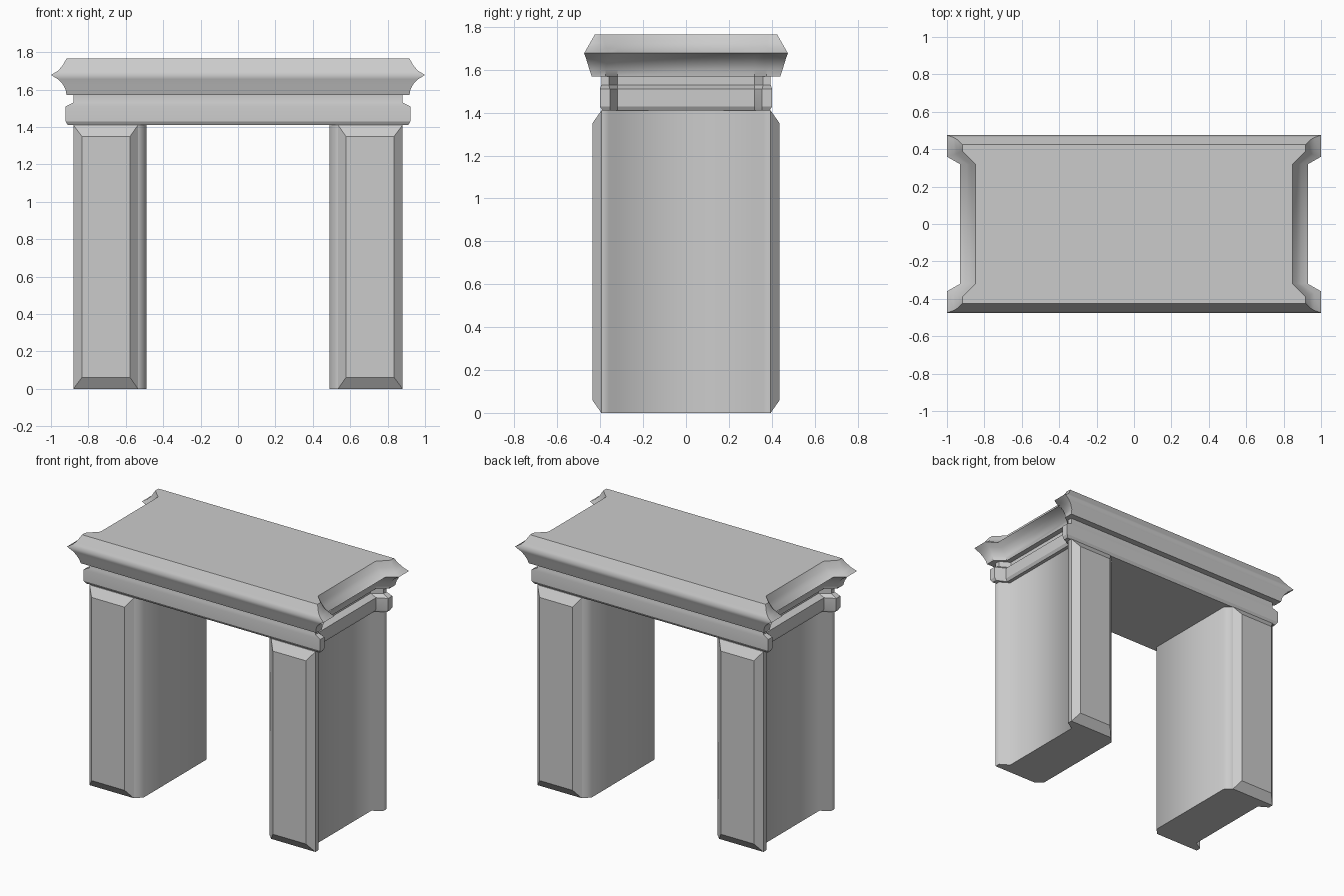
import bpy, bmesh, math

if "Cube" in bpy.data.objects:
    bpy.data.objects.remove(bpy.data.objects["Cube"])


def loft(name, rings, angle=None):
    """Skin a list of matching closed rings, cap both ends, optional smoothing."""
    bm = bmesh.new()
    loops = [[bm.verts.new(p) for p in ring] for ring in rings]
    n = len(loops[0])
    for a, b in zip(loops, loops[1:]):
        for i in range(n):
            j = (i + 1) % n
            bm.faces.new((a[i], a[j], b[j], b[i]))
    bm.faces.new(loops[0])
    bm.faces.new(loops[-1])
    bmesh.ops.recalc_face_normals(bm, faces=bm.faces)
    me = bpy.data.meshes.new(name)
    bm.to_mesh(me)
    bm.free()
    ob = bpy.data.objects.new(name, me)
    bpy.context.collection.objects.link(ob)
    if angle:
        bpy.ops.object.select_all(action='DESELECT')
        ob.select_set(True)
        bpy.context.view_layer.objects.active = ob
        bpy.ops.object.shade_smooth_by_angle(angle=math.radians(angle))
    return ob


def plan(z, hx, hy, ya, yb=0.32, recess=0.07):
    """Rectangle whose two short ends are recessed between the corners."""
    right = [(hx, -hy), (hx, -ya), (hx - recess, -yb),
             (hx - recess, yb), (hx, ya), (hx, hy)]
    return [(x, y, z) for x, y in right] + [(-x, -y, z) for x, y in right]


# Cornice: flaring slab with concave ends and a ridge at mid height
cornice = [(1.57, 0.917, 0.44, 0.375), (1.60, 0.922, 0.45, 0.375),
           (1.63, 0.938, 0.459, 0.37), (1.655, 0.963, 0.467, 0.365),
           (1.678, 1.0, 0.475, 0.36), (1.70, 0.963, 0.462, 0.37),
           (1.725, 0.94, 0.448, 0.38), (1.765, 0.917, 0.425, 0.39)]
loft("cornice", [plan(*row) for row in cornice], 50)

# Lintel: neck on top of a chamfered band
lintel = [(1.41, 0.91, 0.39, 0.355), (1.43, 0.922, 0.402, 0.355),
          (1.51, 0.922, 0.402, 0.355), (1.53, 0.88, 0.395, 0.36),
          (1.57, 0.88, 0.395, 0.36)]
loft("lintel", [plan(*row) for row in lintel], 25)

# Legs with recessed outer sides, and raised bevelled panels front and back
LEG_H = 1.41
half = [(0.535, 0.395), (0.88, 0.395), (0.88, 0.36), (0.815, 0.32)]
section = [(0.49, 0.35)] + half
section += [(x, -y) for x, y in reversed(section)]
for side, sx in (("left", -1), ("right", 1)):
    loft(f"{side}_leg",
         [[(sx * x, y, z) for x, y in section] for z in (0, LEG_H)], 65)
    for end, sy in (("front", -1), ("back", 1)):
        rings = []
        for y, x0, x1, dz in ((0.395, 0.535, 0.88, 0), (0.437, 0.577, 0.835, 0.06)):
            rings.append([(sx * x, sy * y, z) for x, z in
                          ((x0, dz), (x1, dz), (x1, LEG_H - dz), (x0, LEG_H - dz))])
        loft(f"{side}_{end}_panel", rings)
